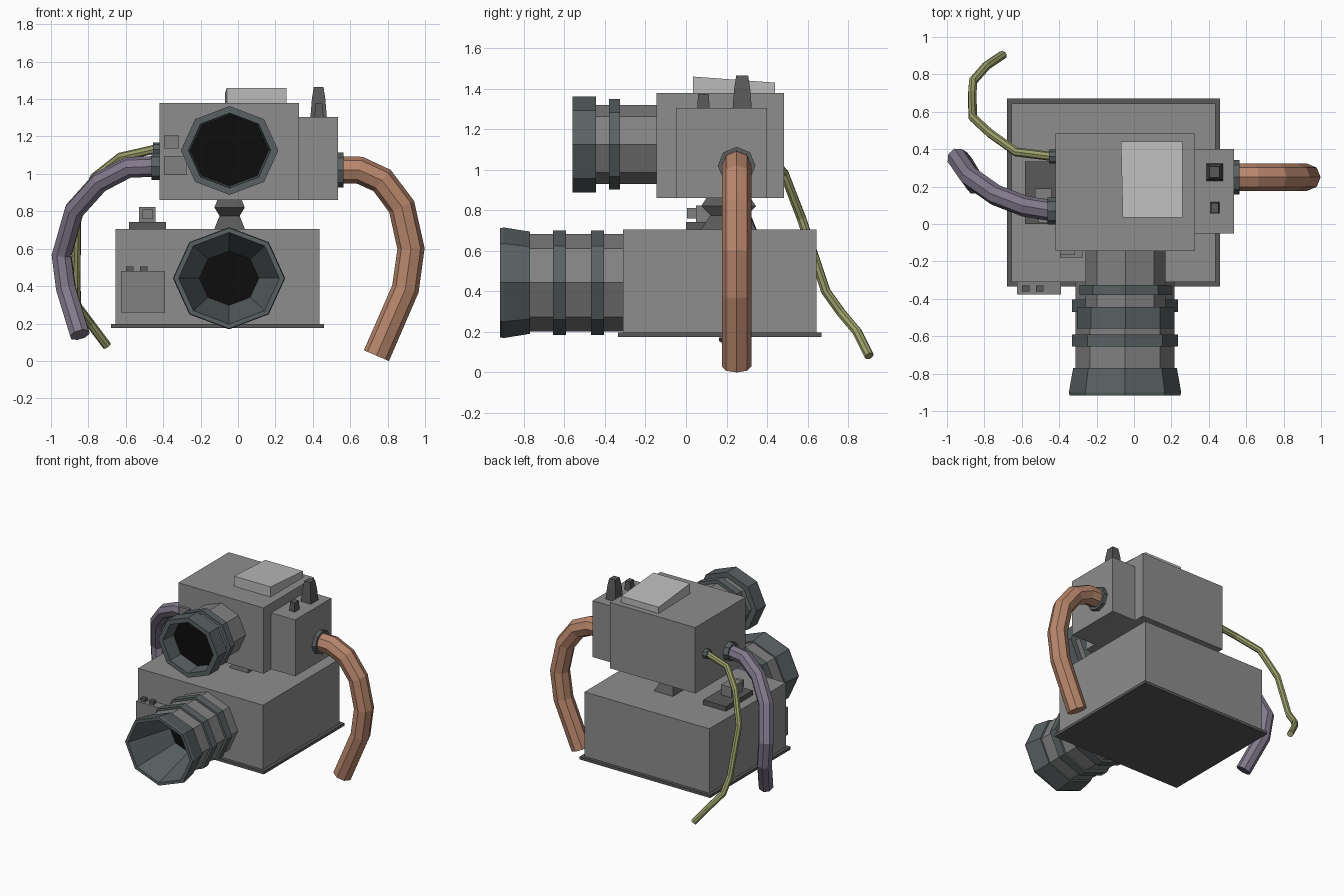
import bpy, math

if "Cube" in bpy.data.objects:
    bpy.data.objects.remove(bpy.data.objects["Cube"])

def material(name, rgb):
    m = bpy.data.materials.new(name)
    m.diffuse_color = (*rgb, 1)
    m.use_nodes = True
    m.node_tree.nodes["Principled BSDF"].inputs["Base Color"].default_value = m.diffuse_color
    return m

DARK = material("dark_grey", (0.10, 0.10, 0.10))
BLUE = material("lens_grey", (0.10, 0.12, 0.125))
BLACK = material("glass_black", (0.004, 0.004, 0.004))
MID = material("mid_grey", (0.22, 0.22, 0.22))
BODY = material("body_grey", (0.27, 0.27, 0.27))
LIGHT = material("light_grey", (0.5, 0.5, 0.5))
ORANGE = material("orange_hose", (0.48, 0.24, 0.15))
PURPLE = material("purple_hose", (0.22, 0.19, 0.26))
GREEN = material("green_cable", (0.32, 0.34, 0.14))

def make(name, verts, faces, mat):
    me = bpy.data.meshes.new(name)
    me.from_pydata(verts, [], faces)
    me.update()
    ob = bpy.data.objects.new(name, me)
    bpy.context.collection.objects.link(ob)
    if mat:
        me.materials.append(mat)
    return ob

def box(name, x, y, z, mat=None, taper=0.0):
    """Box from ranges; taper insets the top face."""
    v = []
    for k in (0, 1):
        t = taper * k
        v += [(x[0] + t, y[0] + t, z[k]), (x[1] - t, y[0] + t, z[k]),
              (x[1] - t, y[1] - t, z[k]), (x[0] + t, y[1] - t, z[k])]
    f = [(3, 2, 1, 0), (4, 5, 6, 7)]
    f += [(i, (i + 1) % 4, (i + 1) % 4 + 4, i + 4) for i in range(4)]
    return make(name, v, f, mat)

def lathe(name, profile, centre, axis, mat=None, sides=8, su=1.0, turn=0.0,
          start=False, end=False):
    """Revolve (radius, distance) points; the y axis runs towards the front (-y)."""
    a, b = centre
    v, f = [], []
    for r, w in profile:
        for k in range(sides):
            t = 2 * math.pi * k / sides + turn
            p, q = a + r * su * math.cos(t), b + r * math.sin(t)
            v.append({'x': (w, p, q), 'y': (p, -w, q), 'z': (p, q, w)}[axis])
    n = len(profile)
    for i in range(n - 1):
        for j in range(sides):
            k = (j + 1) % sides
            f.append((i * sides + j, i * sides + k, (i + 1) * sides + k, (i + 1) * sides + j))
    if start:
        f.append(tuple(reversed(range(sides))))
    if end:
        f.append(tuple(range((n - 1) * sides, n * sides)))
    return make(name, v, f, mat)

def hose(name, points, radius, mat):
    cu = bpy.data.curves.new(name, 'CURVE')
    cu.dimensions = '3D'
    cu.bevel_depth, cu.bevel_resolution, cu.use_fill_caps = radius, 2, True
    sp = cu.splines.new('POLY')
    sp.points.add(len(points) - 1)
    for p, co in zip(sp.points, points):
        p.co = (*co, 1)
    sp.use_smooth = False
    ob = bpy.data.objects.new(name, cu)
    bpy.context.collection.objects.link(ob)
    cu.materials.append(mat)
    bpy.ops.object.select_all(action='DESELECT')
    ob.select_set(True)
    bpy.context.view_layer.objects.active = ob
    bpy.ops.object.convert(target='MESH')

# Main housings
box("base_plate", (-0.68, 0.46), (-0.335, 0.67), (0.175, 0.197), DARK)
box("lower_housing", (-0.655, 0.435), (-0.31, 0.645), (0.197, 0.705), BODY)
box("upper_housing", (-0.42, 0.325), (-0.145, 0.485), (0.86, 1.38), BODY)
box("side_housing", (0.325, 0.535), (-0.05, 0.40), (0.86, 1.305), BODY)

# Pinched neck between the housings
s = math.sqrt(2)
lathe("neck", [(0.14 * s, 0.70), (0.09 * s, 0.775), (0.135 * s, 0.82), (0.10 * s, 0.875)],
      (-0.045, 0.21), 'z', DARK, sides=4, su=0.6, turn=math.pi / 4, start=True, end=True)

# Sloping, slightly skewed top plate
plate = box("top_plate", (-0.06, 0.26), (0.035, 0.44), (1.375, 1.46), LIGHT)
for i in (6, 7):
    plate.data.vertices[i].co.z = 1.43
for i in (3, 7):
    plate.data.vertices[i].co.x = -0.07

# Knobs on the side housing
box("large_knob_base", (0.387, 0.475), (0.23, 0.325), (1.30, 1.40), DARK, 0.008)
box("large_knob_top", (0.395, 0.467), (0.238, 0.317), (1.40, 1.465), DARK, 0.01)
box("small_knob", (0.408, 0.457), (0.055, 0.117), (1.30, 1.375), DARK, 0.005)

# Shoe mount on the lower housing
box("shoe_plate", (-0.583, -0.385), (0.0, 0.335), (0.70, 0.743), DARK)
box("shoe_block", (-0.53, -0.44), (0.05, 0.19), (0.743, 0.823), MID)
box("shoe_nub", (-0.51, -0.455), (0.006, 0.05), (0.758, 0.81), MID)

# Front control panel with two buttons
box("control_panel", (-0.625, -0.39), (-0.378, -0.305), (0.26, 0.48), MID)
for i, x in enumerate((-0.60, -0.525)):
    box(f"panel_button_{i + 1}", (x, x + 0.04), (-0.36, -0.328), (0.48, 0.505), DARK)

# Small plates on the front of the upper housing
box("front_button_plate", (-0.395, -0.315), (-0.165, -0.14), (1.135, 1.205), MID)
box("front_switch_plate", (-0.395, -0.275), (-0.18, -0.14), (0.995, 1.095), MID)

# Lenses: barrel, rings, hollow hood and recessed glass
def lens(name, centre, r, ring_r, back, hood_back, rings, hood, glass):
    lathe(name + "_barrel", [(r, back), (r, hood_back)], centre, 'y', MID, su=1.1)
    for i, (a, b) in enumerate(rings):
        lathe(f"{name}_ring_{i + 1}", [(r, a), (ring_r, a), (ring_r, b), (r, b)],
              centre, 'y', BLUE, su=1.1)
    lathe(name + "_hood", [(r, hood_back)] + hood + [glass], centre, 'y', BLUE, su=1.1)
    lathe(name + "_glass", [glass], centre, 'y', BLACK, su=1.1, end=True)

lens("upper_lens", (-0.045, 1.125), 0.195, 0.223, 0.13, 0.445, [(0.325, 0.38)],
     [(0.237, 0.445), (0.237, 0.56), (0.20, 0.56)], (0.19, 0.44))
lens("lower_lens", (-0.048, 0.442), 0.24, 0.257, 0.30, 0.77,
     [(0.405, 0.47), (0.592, 0.656)],
     [(0.252, 0.77), (0.273, 0.90), (0.269, 0.918), (0.245, 0.918)], (0.145, 0.55))

# Hoses and cable with their sockets
def socket(name, x, y, z, r):
    lathe(name, [(r, x[0]), (r, x[1])], (y, z), 'x', BLUE, start=True, end=True)

socket("orange_socket", (0.53, 0.565), 0.25, 1.02, 0.093)
hose("orange_hose", [(0.54, 0.25, 1.022), (0.65, 0.25, 1.02), (0.77, 0.25, 0.965),
                     (0.875, 0.25, 0.825), (0.925, 0.25, 0.60), (0.895, 0.25, 0.385),
                     (0.74, 0.25, 0.028)], 0.073, ORANGE)
socket("purple_socket", (-0.463, -0.41), 0.07, 1.04, 0.072)
hose("purple_hose", [(-0.43, 0.07, 1.04), (-0.585, 0.095, 1.035), (-0.74, 0.155, 0.955),
                     (-0.875, 0.25, 0.805), (-0.943, 0.35, 0.565), (-0.92, 0.335, 0.385),
                     (-0.845, 0.21, 0.14)], 0.056, PURPLE)
socket("green_socket", (-0.455, -0.41), 0.36, 1.13, 0.037)
hose("green_cable", [(-0.43, 0.36, 1.135), (-0.63, 0.385, 1.09), (-0.77, 0.485, 0.98),
                     (-0.862, 0.57, 0.76), (-0.865, 0.69, 0.40), (-0.86, 0.765, 0.295),
                     (-0.79, 0.845, 0.20), (-0.70, 0.905, 0.08)], 0.024, GREEN)
